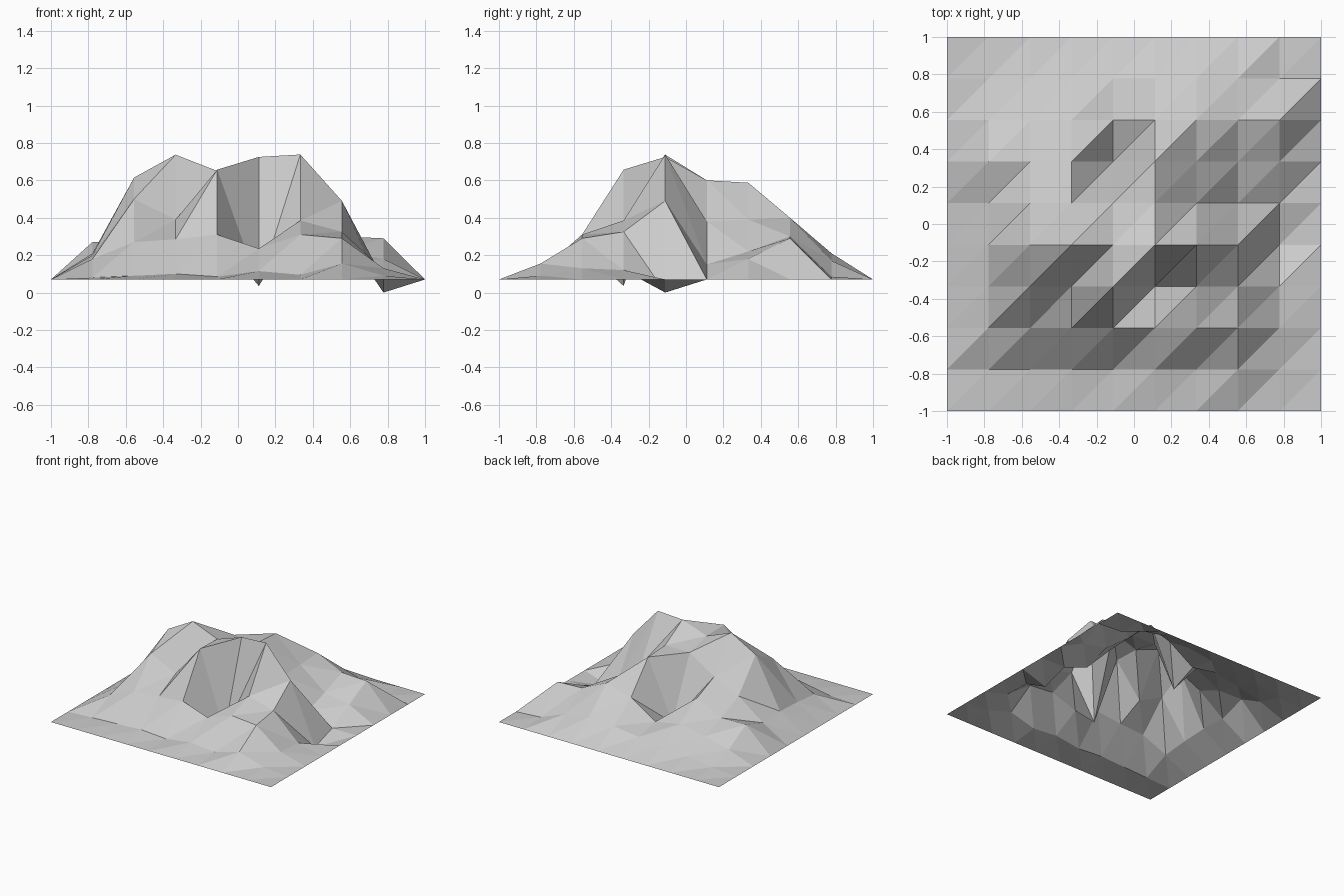
import bpy, bmesh

if "Cube" in bpy.data.objects:
    bpy.data.objects.remove(bpy.data.objects["Cube"])

N = 10
STEP = 2 / (N - 1)
RIM = 0.07

# Inner heights: rows run front to back, columns left to right
inner = [
    [.08, .09, .10, .085, .115, .095, .155, .09],
    [.18, .27, .285, .31, .235, .31, .29, .13],
    [.20, .50, .39, .657, .035, .385, .325, .12],
    [.21, .615, .737, .65, .725, .738, .49, .0],
    [.20, .36, .46, .60, .60, .38, .15, .07],
    [.27, .265, .37, .11, .587, .39, .22, .18],
    [.15, .20, .24, .20, .34, .40, .30, .29],
    [.09, .12, .15, .16, .19, .21, .17, .085],
]


def height(i, j):
    """Flat rim around the rugged inside."""
    if i in (0, N - 1) or j in (0, N - 1):
        return RIM
    return inner[j - 1][i - 1]


# Low-poly mountain sheet, every cell split along the same diagonal
bm = bmesh.new()
grid = [[bm.verts.new((-1 + i * STEP, -1 + j * STEP, height(i, j)))
         for i in range(N)] for j in range(N)]
for j in range(N - 1):
    for i in range(N - 1):
        a, b = grid[j][i], grid[j][i + 1]
        c, d = grid[j + 1][i + 1], grid[j + 1][i]
        bm.faces.new((a, b, c))
        bm.faces.new((a, c, d))
mesh = bpy.data.meshes.new("mountain_terrain")
bm.to_mesh(mesh)
bm.free()
bpy.context.collection.objects.link(bpy.data.objects.new("mountain_terrain", mesh))
